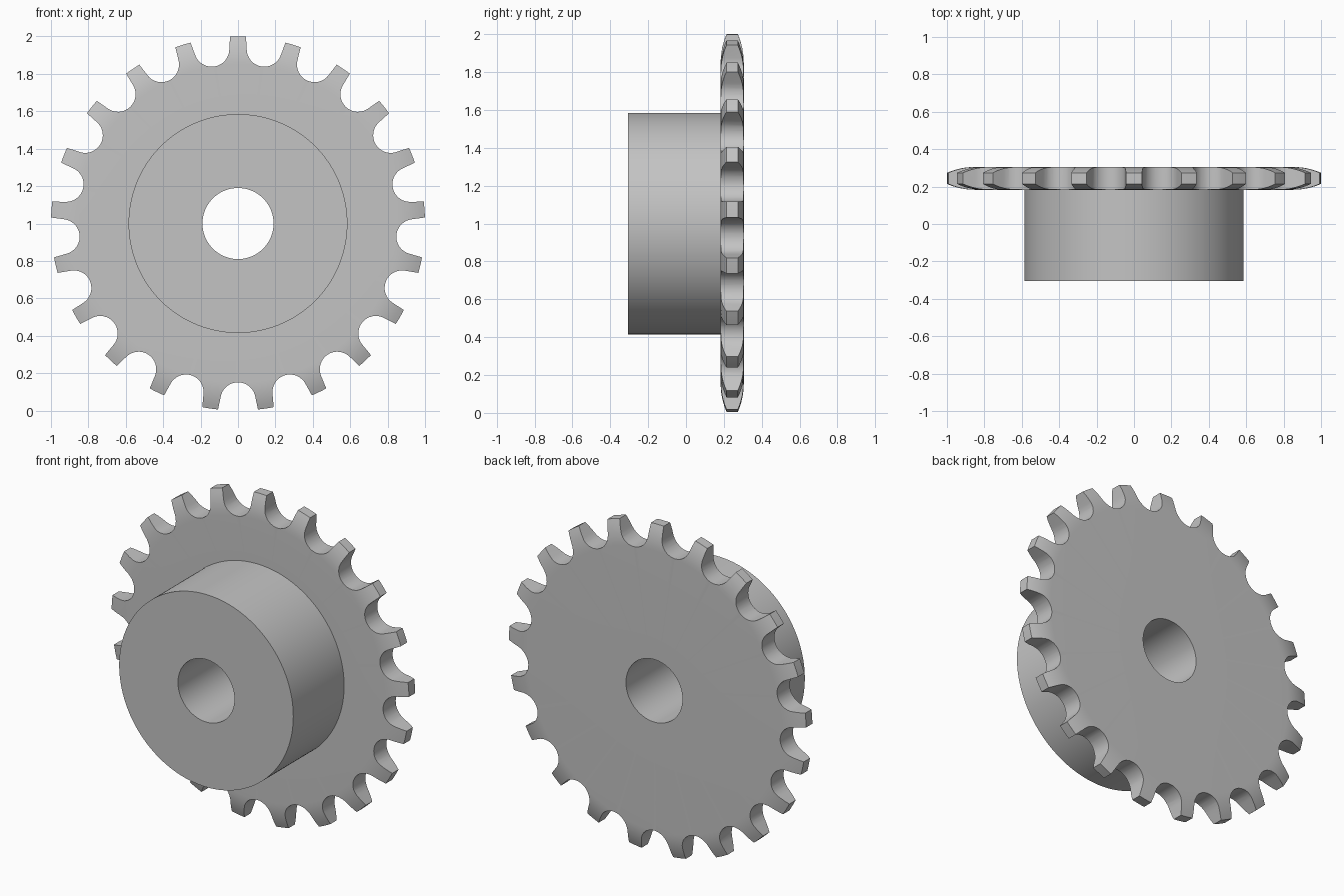
import bpy, bmesh
from math import sin, cos, pi, radians, sqrt
from mathutils import Matrix, Vector

default = bpy.data.objects.get("Cube")
if default:
    bpy.data.objects.remove(default, do_unlink=True)

TEETH = 21
CENTRE = Vector((0, 0, 1))
OUTER, BORE, HUB = 1.0, 0.19, 0.585
FRONT, BACK = -0.305, 0.305
PLATE_MID, PLATE_HALF = 0.244, 0.061
RELIEF_START, TIP_HALF = 0.85, 0.03
PITCH_R, SEAT_R = 0.943, 0.094

steel = bpy.data.materials.new("plain grey steel")
steel.use_nodes = True
grey = (0.55, 0.55, 0.55, 1)
steel.diffuse_color = grey
steel.node_tree.nodes["Principled BSDF"].inputs["Base Color"].default_value = grey


def add_object(name, bm):
    bmesh.ops.recalc_face_normals(bm, faces=bm.faces)
    mesh = bpy.data.meshes.new(name)
    bm.to_mesh(mesh)
    bm.free()
    obj = bpy.data.objects.new(name, mesh)
    bpy.context.collection.objects.link(obj)
    mesh.materials.append(steel)
    return obj


def relief(side, steps=6):
    """Rounded flank of the rim, as (radius, y), from the flat face to the tip."""
    depth, drop = OUTER - RELIEF_START, PLATE_HALF - TIP_HALF
    curve = (depth ** 2 + drop ** 2) / (2 * drop)
    points = []
    for i in range(steps + 1):
        d = depth * i / steps
        half = PLATE_HALF - (curve - sqrt(curve ** 2 - d ** 2))
        points.append((RELIEF_START + d, PLATE_MID + side * half))
    return points


# Turned blank: hub, plate and bore in one closed profile
profile = [(BORE, FRONT), (HUB, FRONT), (HUB, PLATE_MID - PLATE_HALF)]
profile += relief(-1) + relief(1)[::-1] + [(BORE, BACK)]
bm = bmesh.new()
verts = [bm.verts.new((r, y, 1)) for r, y in profile]
edges = [bm.edges.new((v, verts[i - 1])) for i, v in enumerate(verts)]
bmesh.ops.spin(bm, geom=verts + edges, cent=CENTRE, axis=(0, 1, 0),
               angle=2 * pi, steps=TEETH * 10)
bmesh.ops.remove_doubles(bm, verts=bm.verts, dist=0.0001)
sprocket = add_object("sprocket", bm)

# Tooth gaps: round roller seat with slightly flared flanks
seat = [radians(a) for a in range(-80, 81, 10)]
gap = [(SEAT_R * sin(a), PITCH_R - SEAT_R * cos(a)) for a in seat]
gap = [(-0.115, 1.03), (-0.107, 0.995)] + gap + [(0.107, 0.995), (0.115, 1.03)]
bm = bmesh.new()
for k in range(TEETH):
    turn = Matrix.Rotation(2 * pi * (k + 0.5) / TEETH, 4, 'Y')
    ring = [bm.verts.new(CENTRE + turn @ Vector((x, PLATE_MID - 0.1, r))) for x, r in gap]
    face = bm.faces.new(ring)
    copy = bmesh.ops.extrude_face_region(bm, geom=[face])["geom"]
    moved = [v for v in copy if isinstance(v, bmesh.types.BMVert)]
    bmesh.ops.translate(bm, verts=moved, vec=(0, 0.2, 0))
cutter = add_object("tooth_gap_cutter", bm)
cutter.hide_render = True

# Cut the teeth, then keep only the finished part
cut = sprocket.modifiers.new("tooth gaps", 'BOOLEAN')
cut.operation = 'DIFFERENCE'
cut.solver = 'EXACT'
cut.object = cutter
bpy.ops.object.select_all(action='DESELECT')
bpy.context.view_layer.objects.active = sprocket
sprocket.select_set(True)
bpy.ops.object.modifier_apply(modifier=cut.name)
bpy.data.objects.remove(cutter, do_unlink=True)
bpy.ops.object.shade_smooth_by_angle(angle=radians(30))
